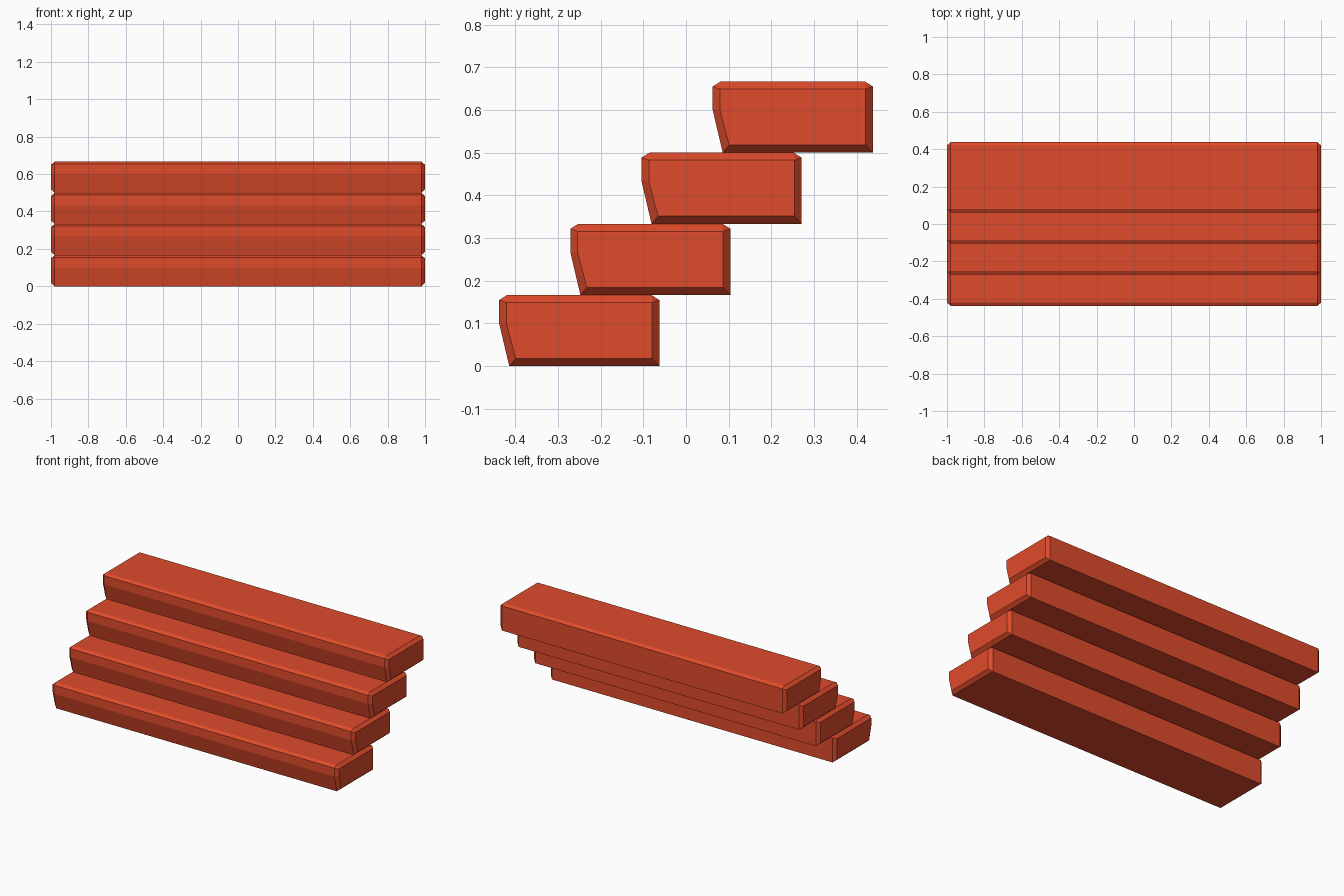
import bpy, bmesh

if "Cube" in bpy.data.objects:
    bpy.data.objects.remove(bpy.data.objects["Cube"])

PITCH = 1 / 6  # rise and run of each step

# Step cross-section (y, z): full outline and the inset outline of the end face
outer = [(-0.164, 0), (-0.1875, 0.10), (-0.1875, 0.155), (-0.169, PITCH),
         (0.169, PITCH), (0.1875, 0.155), (0.1875, 0)]
inner = [(-0.149, 0.018), (-0.1705, 0.10), (-0.1705, 0.149), (-0.1705, 0.149),
         (0.1705, 0.149), (0.1705, 0.149), (0.1705, 0.018)]

red = bpy.data.materials.new("red")
red.diffuse_color = (0.74, 0.07, 0.024, 1)
red.use_nodes = True
red.node_tree.nodes["Principled BSDF"].inputs["Base Color"].default_value = red.diffuse_color


def step_mesh():
    bm = bmesh.new()
    # Rings from the left end cap to the right end cap
    rings = [[bm.verts.new((x, y, z)) for y, z in profile]
             for x, profile in ((-1, inner), (-0.98, outer), (0.98, outer), (1, inner))]
    n = len(outer)
    for r, s in zip(rings, rings[1:]):
        for i in range(n):
            j = (i + 1) % n
            bm.faces.new((r[i], r[j], s[j], s[i]))
    bm.faces.new(rings[0])
    bm.faces.new(rings[-1])
    # Merge the doubled inset corners so the chamfers end in triangles
    bmesh.ops.remove_doubles(bm, verts=bm.verts, dist=1e-5)
    bmesh.ops.recalc_face_normals(bm, faces=bm.faces)
    mesh = bpy.data.meshes.new("step")
    bm.to_mesh(mesh)
    bm.free()
    mesh.materials.append(red)
    return mesh


# Four identical steps rising towards the back
mesh = step_mesh()
for k in range(4):
    step = bpy.data.objects.new(f"step_{k + 1}", mesh)
    step.location = (0, (k - 1.5) * PITCH, k * PITCH)
    bpy.context.collection.objects.link(step)
